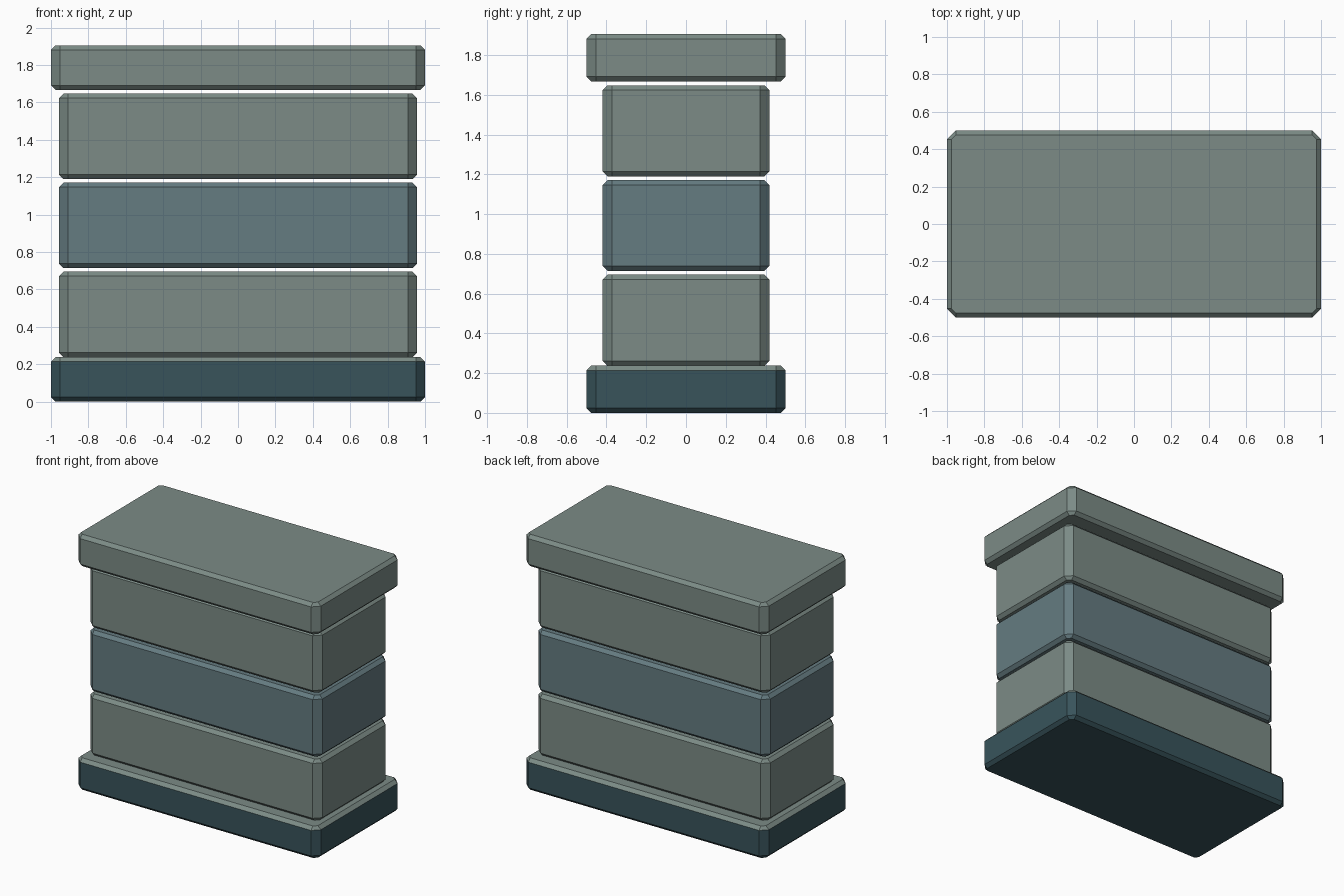
import bpy, bmesh

if "Cube" in bpy.data.objects:
    bpy.data.objects.remove(bpy.data.objects["Cube"])

CUT = 0.048    # vertical corner cut
RIM = 0.024    # bevel at top and bottom rims


def material(name, rgb):
    m = bpy.data.materials.new(name)
    m.diffuse_color = (*rgb, 1.0)
    m.use_nodes = True
    m.node_tree.nodes["Principled BSDF"].inputs["Base Color"].default_value = m.diffuse_color
    return m


pale = material("pale_stone", (0.20, 0.26, 0.24))
blue = material("blue_stone", (0.13, 0.20, 0.22))
dark = material("dark_stone", (0.040, 0.088, 0.105))


def outline(bm, hx, hy, z, inset):
    """Eight-sided ring: a rectangle with cut corners."""
    ax, ay = hx - CUT, hy - CUT
    ox, oy = hx - inset, hy - inset
    pts = [(ox, -ay), (ox, ay), (ax, oy), (-ax, oy),
           (-ox, ay), (-ox, -ay), (-ax, -oy), (ax, -oy)]
    return [bm.verts.new((x, y, z)) for x, y in pts]


def slab(name, hx, hy, z0, z1, side, top=None):
    bm = bmesh.new()
    rings = [outline(bm, hx, hy, z, i) for z, i in
             ((z0, RIM), (z0 + RIM, 0), (z1 - RIM, 0), (z1, RIM))]
    for a, b in zip(rings, rings[1:]):
        for i in range(8):
            j = (i + 1) % 8
            bm.faces.new((a[i], a[j], b[j], b[i]))
    bm.faces.new(rings[0][::-1])
    bm.faces.new(rings[-1])
    bm.normal_update()
    # upward-facing faces may carry a second colour
    for f in bm.faces:
        f.material_index = 1 if top and f.normal.z > 0.3 else 0
    me = bpy.data.meshes.new(name)
    me.materials.append(side)
    if top:
        me.materials.append(top)
    bm.to_mesh(me)
    bm.free()
    ob = bpy.data.objects.new(name, me)
    bpy.context.collection.objects.link(ob)
    return ob


# dark base with pale upper rim
slab("base_slab", 1.0, 0.5, 0.0, 0.238, dark, pale)

# three stacked courses, separated by thin gaps
for i, (label, mat) in enumerate((("lower", pale), ("middle", blue), ("upper", pale))):
    z = 0.238 + i * 0.476
    slab(label + "_block", 0.957, 0.419, z, z + 0.457, mat)

# overhanging cap
slab("cap_slab", 1.0, 0.5, 1.667, 1.905, pale)
